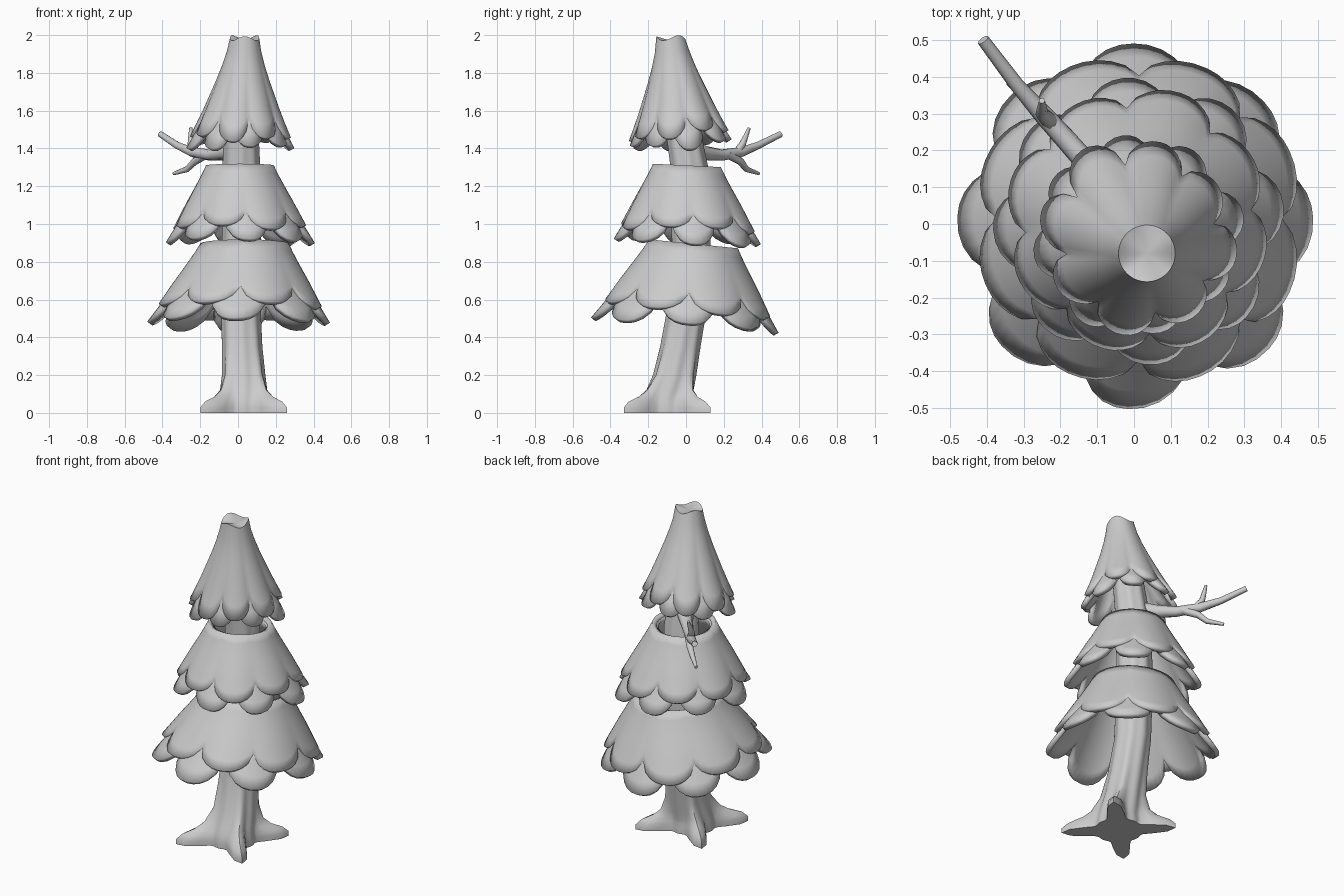
import bpy, math, random
from mathutils import Vector

if "Cube" in bpy.data.objects:
    bpy.data.objects.remove(bpy.data.objects["Cube"])

random.seed(4)
TAU = 2 * math.pi


def add_mesh(name, verts, faces, angle=40):
    me = bpy.data.meshes.new(name)
    me.from_pydata(verts, [], faces)
    me.update()
    ob = bpy.data.objects.new(name, me)
    bpy.context.collection.objects.link(ob)
    bpy.ops.object.select_all(action='DESELECT')
    ob.select_set(True)
    bpy.context.view_layer.objects.active = ob
    bpy.ops.object.shade_smooth_by_angle(angle=math.radians(angle))
    return ob


def skirt(name, top, r_top, bot, r_bot, leaves, phase, tip, notch, tilt, power=1.1,
          lift=0.0, thick=0.03, cap=False):
    """Ring of drooping rounded leaves: each column runs from the rim to its lobe edge."""
    per, rows = 10, 7
    n = leaves * per
    tips = [tip + random.uniform(-0.05, 0.03) for _ in range(leaves)]
    turn = [random.uniform(-0.05, 0.05) for _ in range(leaves)]
    verts, faces = [], []
    for i in range(n):
        k, f = divmod(i, per)
        w = abs(2 * f / per - 1)                     # 0 at leaf middle, 1 at the notch
        lobe = (1 - w ** 2.4) ** 0.65
        a = phase + (i / n - 0.5 / leaves) * TAU + turn[k] * (1 - w)
        length = notch + (tips[k] - notch) * lobe
        for j in range(rows + 1):
            t = length * j / rows
            c = Vector(top).lerp(Vector(bot), t)
            r = r_top + (r_bot - r_top) * t ** power
            r += t * t * (0.03 * (1 - w * w) - 0.03) + lift * min(1, t * 2)
            x, y = c.x + r * math.cos(a), c.y + r * math.sin(a)
            z = c.z - tilt * (y - c.y)
            if cap and j == 0:
                z += 0.012 * math.sin(3 * a)
            verts.append((x, y, z))
    m = rows + 1
    for i in range(n):
        q = (i + 1) % n
        for j in range(rows):
            faces.append((i * m + j, i * m + j + 1, q * m + j + 1, q * m + j))
    if cap:
        verts.append((top[0], top[1], top[2] - 0.015))
        faces += [(n * m, i * m, (i + 1) % n * m) for i in range(n)]
    ob = add_mesh(name, verts, faces)
    s = ob.modifiers.new("thickness", 'SOLIDIFY')
    s.thickness, s.offset = thick, -1
    return ob


def tube(name, pts, radii, sides=8):
    """Tapered limb along a path."""
    pts = [Vector(p) for p in pts]
    verts, faces = [], []
    for k, p in enumerate(pts):
        d = (pts[min(k + 1, len(pts) - 1)] - pts[max(k - 1, 0)]).normalized()
        u = d.cross(Vector((0.6, 0.8, 0.1))).normalized()
        v = d.cross(u)
        for i in range(sides):
            a = i / sides * TAU
            verts.append(p + radii[k] * (u * math.cos(a) + v * math.sin(a)))
    for k in range(len(pts) - 1):
        for i in range(sides):
            q = (i + 1) % sides
            faces.append((k * sides + i, k * sides + q, (k + 1) * sides + q, (k + 1) * sides + i))
    faces.append(tuple(reversed(range(sides))))
    faces.append(tuple(range(len(verts) - sides, len(verts))))
    return add_mesh(name, verts, faces, 50)


# Trunk with four diagonal roots: (z, centre x, centre y, radius, root reach)
rings = [(0, .03, -.10, .135, .185), (.03, .03, -.10, .135, .185), (.06, .03, -.10, .13, .155),
         (.085, .03, -.095, .127, .09), (.12, .03, -.085, .122, .045), (.2, .03, -.06, .112, .015),
         (.35, .022, -.03, .104, .006), (.55, .015, .005, .102, 0), (.9, .018, .028, .1, 0),
         (1.3, .018, .018, .097, 0), (1.7, .015, -.05, .08, 0)]
N = 48
verts, faces = [], []
for z, cx, cy, r, reach in rings:
    for i in range(N):
        a = i / N * TAU
        root = ((1 - math.cos(4 * a)) / 2 if reach == 0 else (1 + math.cos(4 * (a - math.pi / 4))) / 2) ** 4
        rr = r + reach * root + 0.003 * math.cos(8 * a)
        verts.append((cx + rr * math.cos(a), cy + rr * math.sin(a), z))
for k in range(len(rings) - 1):
    for i in range(N):
        q = (i + 1) % N
        faces.append((k * N + i, k * N + q, (k + 1) * N + q, (k + 1) * N + i))
faces.append(tuple(reversed(range(N))))
faces.append(tuple(range(len(verts) - N, len(verts))))
add_mesh("trunk", verts, faces)

# Bare branch with two twigs
tube("branch", [(-.02, .04, 1.39), (-.08, .11, 1.375), (-.15, .19, 1.365), (-.24, .29, 1.38),
                (-.32, .38, 1.415), (-.41, .5, 1.475)], [.05, .038, .03, .027, .02, .017])
tube("twig_lower", [(-.17, .22, 1.37), (-.23, .29, 1.33), (-.27, .32, 1.29), (-.34, .385, 1.267)],
     [.025, .02, .016, .009])
tube("twig_upper", [(-.22, .27, 1.375), (-.25, .3, 1.425), (-.25, .315, 1.46), (-.25, .335, 1.51)],
     [.024, .018, .014, .008])

E = TAU / 16
# Bottom tier: long under leaves and short over leaves
skirt("lower_foliage_under", (.035, .04, .89), .225, (0, 0, .465), .495, 8, 0, 1.0, .66, .1)
skirt("lower_foliage_over", (.035, .04, .895), .235, (0, 0, .465), .495, 8, E, .8, .6, .1, lift=.015)
# Middle tier
skirt("middle_foliage_under", (.01, .005, 1.3), .17, (.012, .01, .91), .39, 8, .1, 1.0, .68, .05)
skirt("middle_foliage_over", (.01, .005, 1.31), .18, (.012, .01, .91), .39, 8, E + .1, .84, .64, .05, lift=.012)
# Top tier with blunt, slightly ragged crown
skirt("top_foliage_under", (.035, -.08, 1.96), .065, (.01, -.025, 1.41), .285, 8, .2, 1.0, .78, -.05, 1.4)
skirt("top_foliage_over", (.035, -.08, 1.985), .077, (.01, -.025, 1.41), .285, 8, E + .2, .9, .72, -.05, 1.4,
      lift=.012, cap=True)
